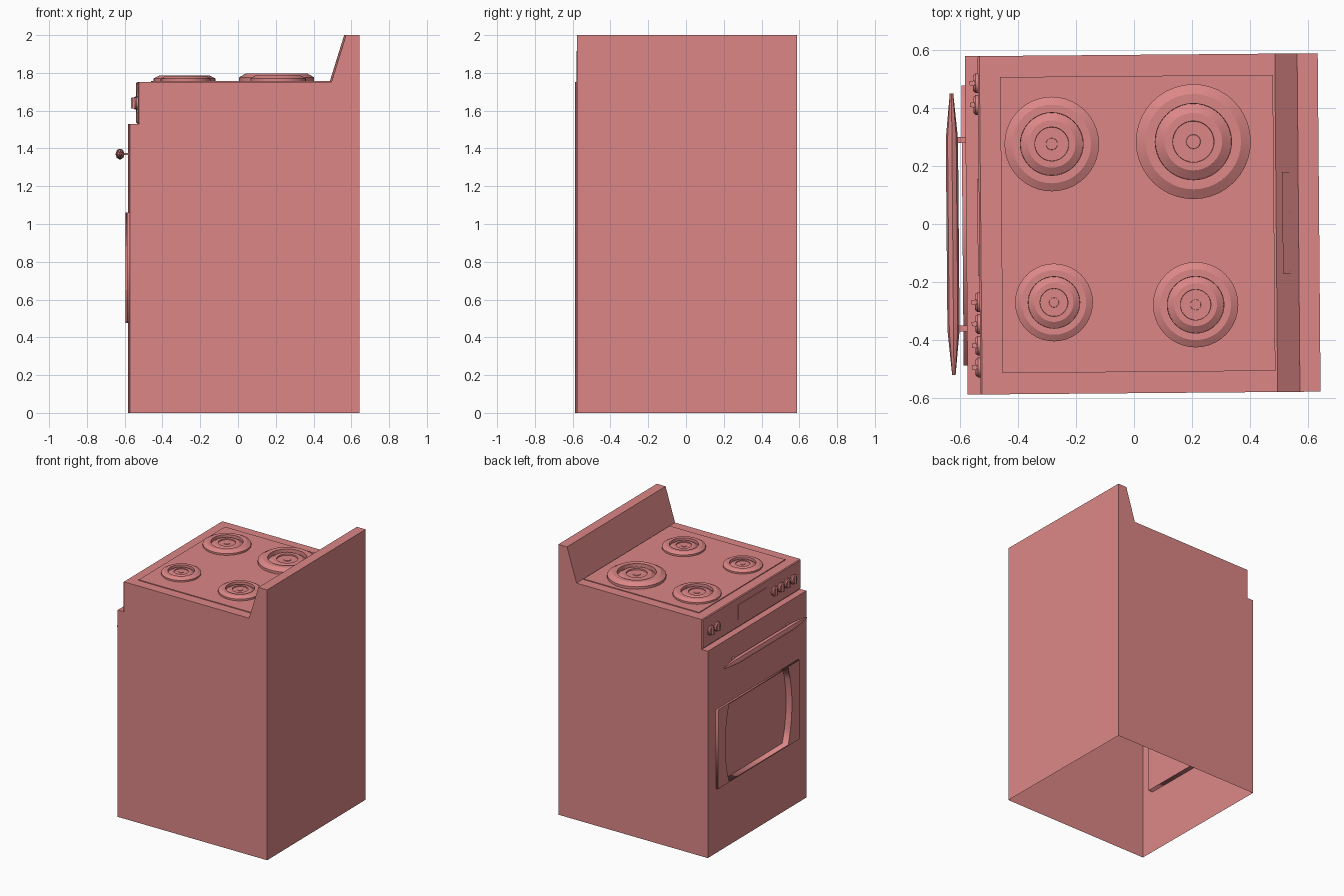
import bpy, math
from mathutils import Matrix

if "Cube" in bpy.data.objects:
    bpy.data.objects.remove(bpy.data.objects["Cube"])

HY = 0.583                      # half width
XF, XP, XB = -0.578, -0.528, 0.638   # door face, control face, back
TOP, STEP = 1.752, 1.53


def mesh(name, verts, faces):
    me = bpy.data.meshes.new(name)
    me.from_pydata(verts, [], faces)
    me.validate()
    ob = bpy.data.objects.new(name, me)
    bpy.context.collection.objects.link(ob)
    return ob


def block(name, x, y, z, inset=0.0):
    """Box from ranges; the low-x (front) end can be tapered by inset."""
    v = []
    for i in (0, 1):
        t = inset if i == 0 else 0
        for j in (0, 1):
            for k in (0, 1):
                v.append((x[i], y[j] + (t if j == 0 else -t), z[k] + (t if k == 0 else -t)))
    f = [(0, 1, 3, 2), (4, 6, 7, 5), (0, 4, 5, 1), (2, 3, 7, 6), (0, 2, 6, 4), (1, 5, 7, 3)]
    return mesh(name, v, f)


def lathe(name, profile, n, frame, smooth=25):
    """Revolve (radius, height) points about local z, then place by frame."""
    v = [frame @ Matrix.Translation((r * math.cos(a), r * math.sin(a), h)).translation
         for r, h in profile for a in (2 * math.pi * i / n for i in range(n))]
    f = [(a * n + i, a * n + (i + 1) % n, (a + 1) * n + (i + 1) % n, (a + 1) * n + i)
         for a in range(len(profile) - 1) for i in range(n)]
    last = (len(profile) - 1) * n
    f.append(tuple(range(last, last + n)))
    ob = mesh(name, v, f)
    bpy.ops.object.select_all(action='DESELECT')
    ob.select_set(True)
    bpy.context.view_layer.objects.active = ob
    bpy.ops.object.shade_smooth_by_angle(angle=math.radians(smooth))
    return ob


# Cabinet: side profile swept across the width, bottom left open
prof = [(XF, 0), (XF, STEP), (XP, STEP), (XP, TOP), (0.49, TOP), (0.567, 2), (XB, 2), (XB, 0)]
n = len(prof)
verts = [(x, s * HY, z) for s in (-1, 1) for x, z in prof]
faces = [(i, i + n, i + n + 1, i + 1) for i in range(1, n - 1)]
faces += [tuple(range(n)), tuple(reversed(range(n, 2 * n)))]
mesh("cabinet", verts, faces)

# Door face with a window hole
WY, WZ0, WZ1 = 0.483, 0.475, 1.06
ring = [(HY, 0), (-HY, 0), (-HY, STEP), (HY, STEP)]
hole = [(WY, WZ0), (-WY, WZ0), (-WY, WZ1), (WY, WZ1)]
mesh("door", [(XF, y, z) for y, z in ring + hole],
     [(i, (i + 1) % 4, 4 + (i + 1) % 4, 4 + i) for i in range(4)])

# Window frame: flat outline with a barrel-shaped opening
cu = bpy.data.curves.new("window_frame", 'CURVE')
cu.dimensions, cu.fill_mode, cu.extrude = '2D', 'BOTH', 0.024
barrel = []
for s in (1, -1):
    for i in range(7):
        t = s * (1 - i / 3)
        barrel.append((s * (0.395 - 0.045 * t * t), 0.7675 - 0.285 * t))
for pts in (hole, barrel):
    sp = cu.splines.new('POLY')
    sp.points.add(len(pts) - 1)
    sp.use_cyclic_u = True
    for p, (a, b) in zip(sp.points, pts):
        p.co = (a, b, 0, 1)
tmp = bpy.data.objects.new("frame_curve", cu)
bpy.context.collection.objects.link(tmp)
bpy.context.view_layer.update()
me = bpy.data.meshes.new_from_object(tmp.evaluated_get(bpy.context.evaluated_depsgraph_get()))
bpy.data.objects.remove(tmp)
frame = bpy.data.objects.new("window_frame", me)
bpy.context.collection.objects.link(frame)
frame.matrix_basis = Matrix.Translation((-0.567, 0, 0)) @ Matrix(
    ((0, 0, 1, 0), (1, 0, 0, 0), (0, 1, 0, 0), (0, 0, 0, 1)))
mesh("window_glass", [(-0.543, y, z) for y, z in hole], [(0, 1, 2, 3)])

# Control panel and display
block("control_panel", (-0.534, XP), (-HY, HY), (STEP + 0.002, TOP), 0.005)
block("display", (-0.539, -0.532), (-0.175, 0.16), (1.59, 1.70))

# Knobs with grip bars, facing -x
for i, y in enumerate((0.49, 0.415, -0.265, -0.34, -0.415, -0.49)):
    fr = Matrix.Translation((-0.534, y, 1.64)) @ Matrix.Rotation(-math.pi / 2, 4, 'Y')
    lathe(f"knob_{i}", [(0.034, 0), (0.034, 0.008), (0.027, 0.016)], 16, fr)
    block(f"knob_grip_{i}", (-0.562, -0.545), (y - 0.009, y + 0.009), (1.61, 1.67), 0.002)

# Spindle handle and its posts
fr = (Matrix.Translation((-0.625, -0.03, 1.37)) @ Matrix.Diagonal((1, 1, 1.35, 1))
      @ Matrix.Rotation(-math.pi / 2, 4, 'X'))
hp = [(0.001, -0.485), (0.006, -0.485), (0.02, -0.34), (0.021, -0.3)]
hp += [(r, -h) for r, h in reversed(hp)]
lathe("handle", hp, 8, fr, 20)
for i, y in enumerate((0.295, -0.355)):
    block(f"handle_post_{i}", (-0.615, XF), (y - 0.01, y + 0.01), (1.365, 1.375))

# Cooktop plate and backsplash panel
block("cooktop", (-0.457, 0.483), (-0.51, 0.51), (TOP - 0.002, TOP + 0.006))
mesh("backsplash_panel", [(x - 0.002, y, z) for x, z in ((0.514, 1.833), (0.539, 1.913))
                          for y in (-0.175, 0.175)], [(0, 2, 3, 1)])

# Burners: stepped concentric rings
rings = [(1, 0), (1, .5), (.83, 1), (.665, .97), (.66, .2), (.5, .75), (.36, .75),
         (.355, .5), (.125, .5), (.12, .6), (.01, .6)]
for i, (x, y, r, h) in enumerate(((-0.281, 0.278, 0.163, 0.028), (0.207, 0.282, 0.198, 0.039),
                                  (-0.278, -0.268, 0.134, 0.025), (0.21, -0.28, 0.147, 0.028))):
    lathe(f"burner_{i}", [(a * r, b * h) for a, b in rings], 40,
          Matrix.Translation((x, y, TOP + 0.005)))

# One enamel colour; the whole cooker stands very slightly turned
enamel = bpy.data.materials.new("enamel")
enamel.diffuse_color = (0.72, 0.24, 0.24, 1)
enamel.use_nodes = True
enamel.node_tree.nodes["Principled BSDF"].inputs["Base Color"].default_value = enamel.diffuse_color
turn = Matrix.Rotation(0.0085, 4, 'Z')
for ob in bpy.context.collection.objects:
    ob.data.materials.clear()
    ob.data.materials.append(enamel)
    ob.matrix_basis = turn @ ob.matrix_basis
